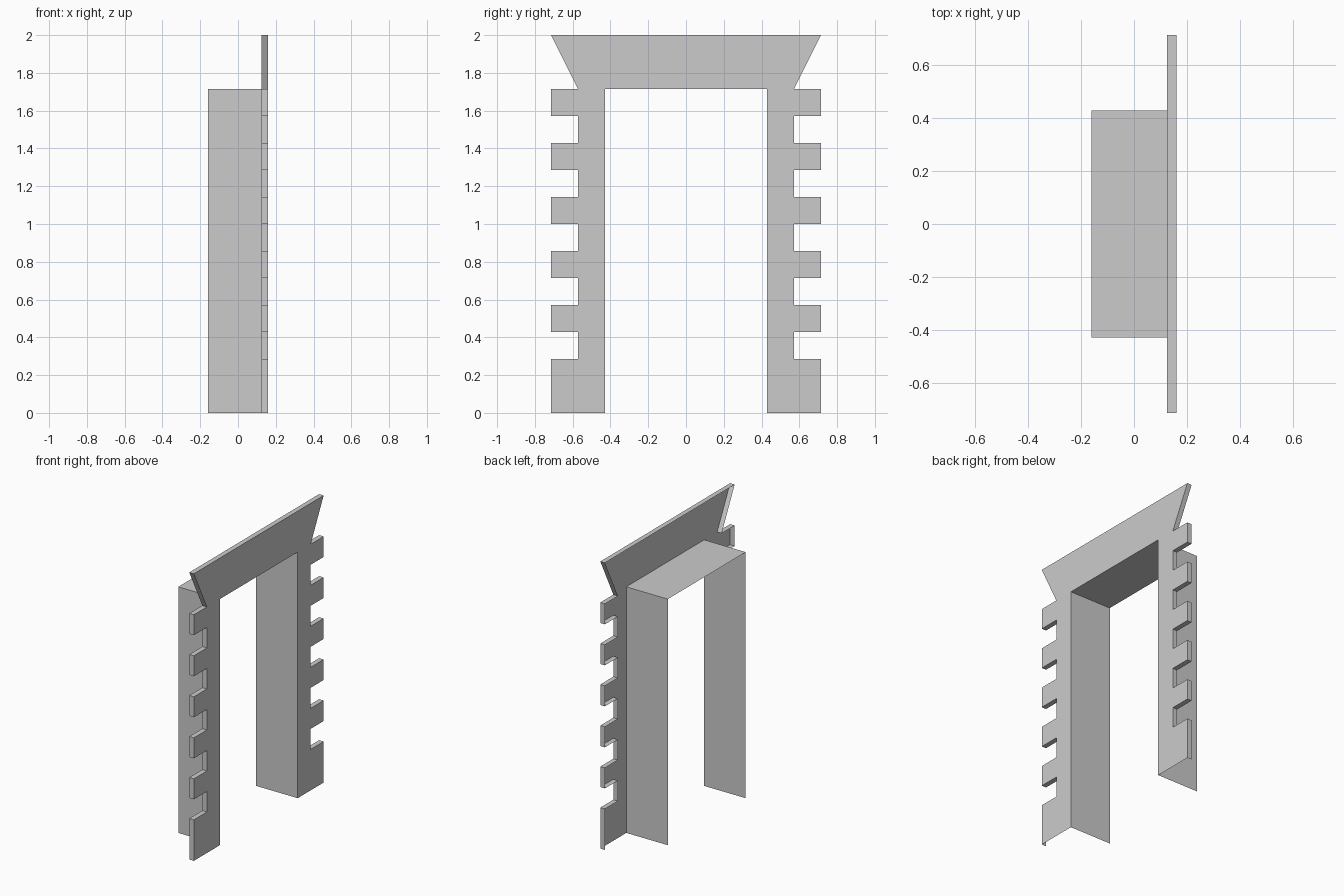
import bpy

U = 1 / 7            # layout module
FRONT = 0.16         # outer face of the trim
TRIM_BACK = 0.125    # depth reached by the trim edge
LINER_BACK = -0.16   # depth reached by the passage liner

if "Cube" in bpy.data.objects:
    bpy.data.objects.remove(bpy.data.objects["Cube"], do_unlink=True)

grey = bpy.data.materials.new("plain grey")
grey.use_nodes = True
colour = (0.6, 0.6, 0.6, 1)
grey.diffuse_color = colour
grey.node_tree.nodes["Principled BSDF"].inputs["Base Color"].default_value = colour


def add_object(name, verts, faces):
    mesh = bpy.data.meshes.new(name)
    mesh.from_pydata(verts, [], faces)
    mesh.materials.append(grey)
    obj = bpy.data.objects.new(name, mesh)
    bpy.context.collection.objects.link(obj)
    return obj


def add_strip(name, path, x0, x1):
    """Sweep an open y-z path between two depths as a thin sheet."""
    n = len(path)
    verts = [(x, y, z) for x in (x0, x1) for y, z in path]
    faces = [(i, n + i, n + i + 1, i + 1) for i in range(n - 1)]
    return add_object(name, verts, faces)


def mirrored(half):
    return half + [(-y, z) for y, z in reversed(half)]


# Toothed outer outline: a tall foot block, five blocks, then a flared lintel
half_outline = [(5 * U, 0), (5 * U, 2 * U), (4 * U, 2 * U)]
for k in range(5):
    low = (3 + 2 * k) * U
    half_outline += [(4 * U, low), (5 * U, low), (5 * U, low + U), (4 * U, low + U)]
half_outline.append((5 * U, 2))
outline = mirrored(half_outline)

# Rectangular doorway opening, walked from -y to +y
opening = [(-y, z) for y, z in mirrored([(3 * U, 0), (3 * U, 12 * U)])]

# Flat face of the trim
profile = outline + opening
add_object("trim_face", [(FRONT, y, z) for y, z in profile],
           [tuple(range(len(profile)))])

# Shallow edge around the trim, open at the back and floor
add_strip("trim_edge", outline, FRONT, TRIM_BACK)

# Jambs and ceiling lining the passage
add_strip("passage_liner", opening, FRONT, LINER_BACK)
